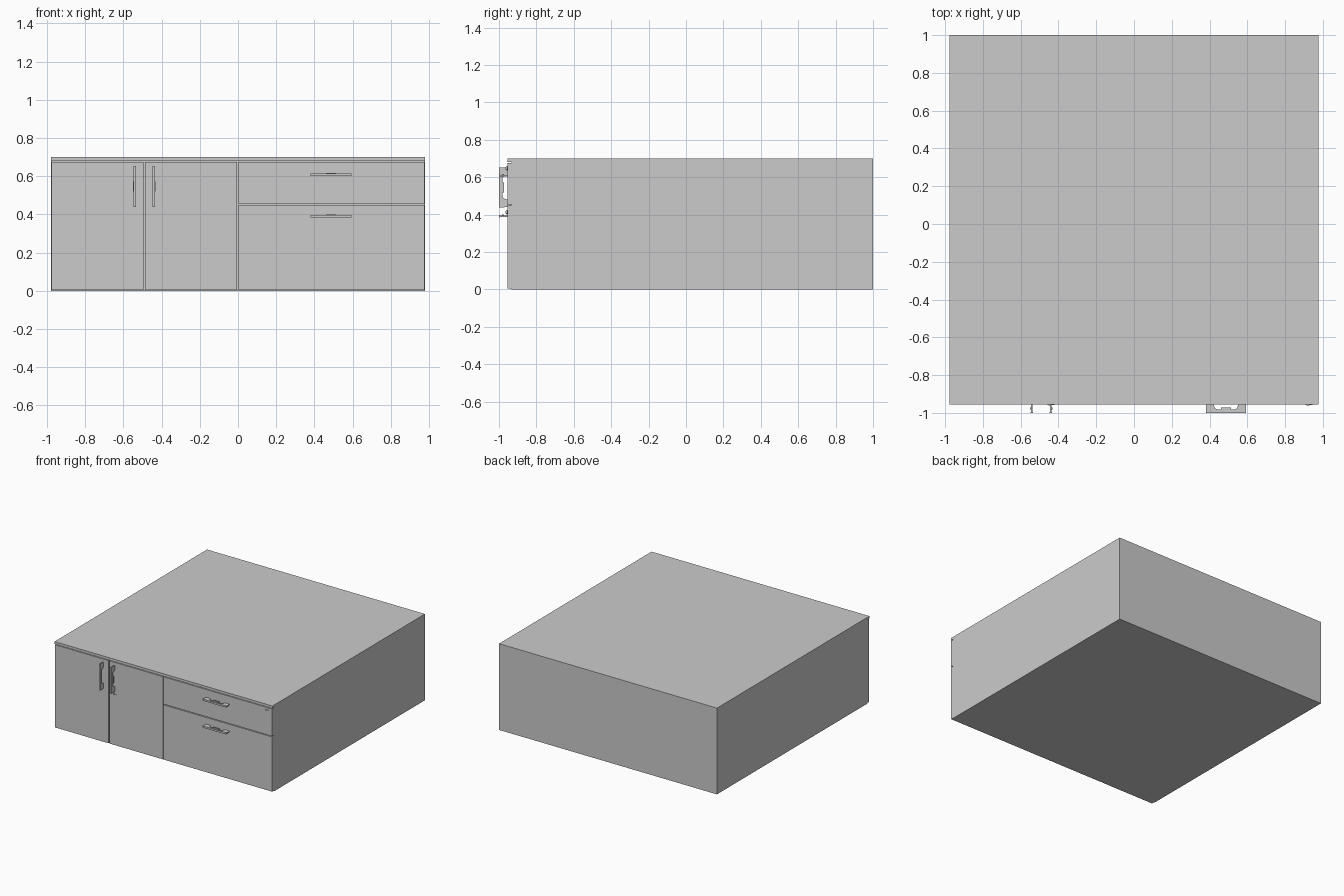
import bpy, bmesh
from math import radians
from mathutils import Matrix, Vector

if "Cube" in bpy.data.objects:
    bpy.data.objects.remove(bpy.data.objects["Cube"])

FRONT = -0.955          # outer plane of the doors and drawers
BODY = -0.932           # front plane of the carcass


def finish(name, bm):
    bmesh.ops.recalc_face_normals(bm, faces=bm.faces)
    me = bpy.data.meshes.new(name)
    bm.to_mesh(me)
    bm.free()
    ob = bpy.data.objects.new(name, me)
    bpy.context.collection.objects.link(ob)
    return ob


def add_box(bm, x, y, z):
    c = Vector(((x[0] + x[1]) / 2, (y[0] + y[1]) / 2, (z[0] + z[1]) / 2))
    s = (x[1] - x[0], y[1] - y[0], z[1] - z[0])
    bmesh.ops.create_cube(bm, size=1, matrix=Matrix.Translation(c) @ Matrix.Diagonal((*s, 1)))


def box(name, x, y, z):
    bm = bmesh.new()
    add_box(bm, x, y, z)
    return finish(name, bm)


def cylinder(bm, x, z, r, y0, y1):
    m = Matrix.Translation((x, (y0 + y1) / 2, z)) @ Matrix.Rotation(radians(90), 4, 'X')
    bmesh.ops.create_cone(bm, cap_ends=True, segments=24, radius1=r, radius2=r,
                          depth=abs(y1 - y0), matrix=m)


# Carcass and overhanging top
box("carcass", (-0.978, 0.978), (BODY, 1.0), (0, 0.68))
box("top_panel", (-0.978, 0.978), (FRONT, 1.0), (0.68, 0.70))

# Doors and drawer fronts, separated by narrow gaps
fronts = {
    "left_door": ((-0.976, -0.494), (0.004, 0.675)),
    "right_door": ((-0.486, -0.004), (0.004, 0.675)),
    "lower_drawer_front": ((0.002, 0.976), (0.004, 0.448)),
    "upper_drawer_front": ((0.002, 0.976), (0.454, 0.675)),
}
for name, (x, z) in fronts.items():
    box(name, x, (FRONT, BODY), z)


# Flat pull handle: slotted plate with a grip lip, standing off the front
def handle(name, x, z, upright=False, flip=1):
    bm = bmesh.new()
    outline = [(-0.107, -1.0), (0.107, -1.0), (0.107, -0.985), (0.105, FRONT),
               (0.066, FRONT), (0.058, -0.976), (0.048, -0.981),
               (-0.048, -0.981), (-0.058, -0.976), (-0.066, FRONT),
               (-0.105, FRONT), (-0.107, -0.985)]
    face = bm.faces.new([bm.verts.new((u, y, -0.004)) for u, y in outline])
    ext = bmesh.ops.extrude_face_region(bm, geom=[face])
    bmesh.ops.translate(bm, vec=(0, 0, 0.008),
                        verts=[v for v in ext["geom"] if isinstance(v, bmesh.types.BMVert)])
    add_box(bm, (-0.107, 0.107), (-1.0, -0.995), (-0.007, 0.007))
    add_box(bm, (-0.026, 0.026), (-0.983, -0.972), (0.002, 0.009))
    m = Matrix.Translation((x, 0, z)) @ Matrix.Diagonal((1, 1, flip, 1))
    if upright:
        m = m @ Matrix.Rotation(radians(90), 4, 'Y')
    if upright:
        m = Matrix.Translation((x, 0, z)) @ Matrix.Rotation(radians(90), 4, 'Y') \
            @ Matrix.Diagonal((1, 1, flip, 1))
    bm.transform(m)
    return finish(name, bm)


handle("left_door_handle", -0.541, 0.545, True, -1)
handle("right_door_handle", -0.441, 0.545, True, 1)
handle("upper_drawer_handle", 0.487, 0.608)
handle("lower_drawer_handle", 0.487, 0.390)


# Locks: collar, barrel with a keyway, and small cover plate beside it
def lock(name, x, z):
    bm = bmesh.new()
    cylinder(bm, x - 0.005, z, 0.012, FRONT, FRONT - 0.004)
    cylinder(bm, x - 0.005, z, 0.008, FRONT - 0.004, FRONT - 0.007)
    add_box(bm, (x - 0.0065, x - 0.0035), (FRONT - 0.009, FRONT - 0.007), (z - 0.006, z + 0.006))
    cylinder(bm, x + 0.009, z, 0.010, FRONT, FRONT - 0.003)
    ob = finish(name, bm)
    bpy.context.view_layer.objects.active = ob
    ob.select_set(True)
    bpy.ops.object.shade_smooth_by_angle(angle=radians(30))
    ob.select_set(False)


lock("door_lock", -0.440, 0.412)
lock("drawer_lock", 0.925, 0.648)
